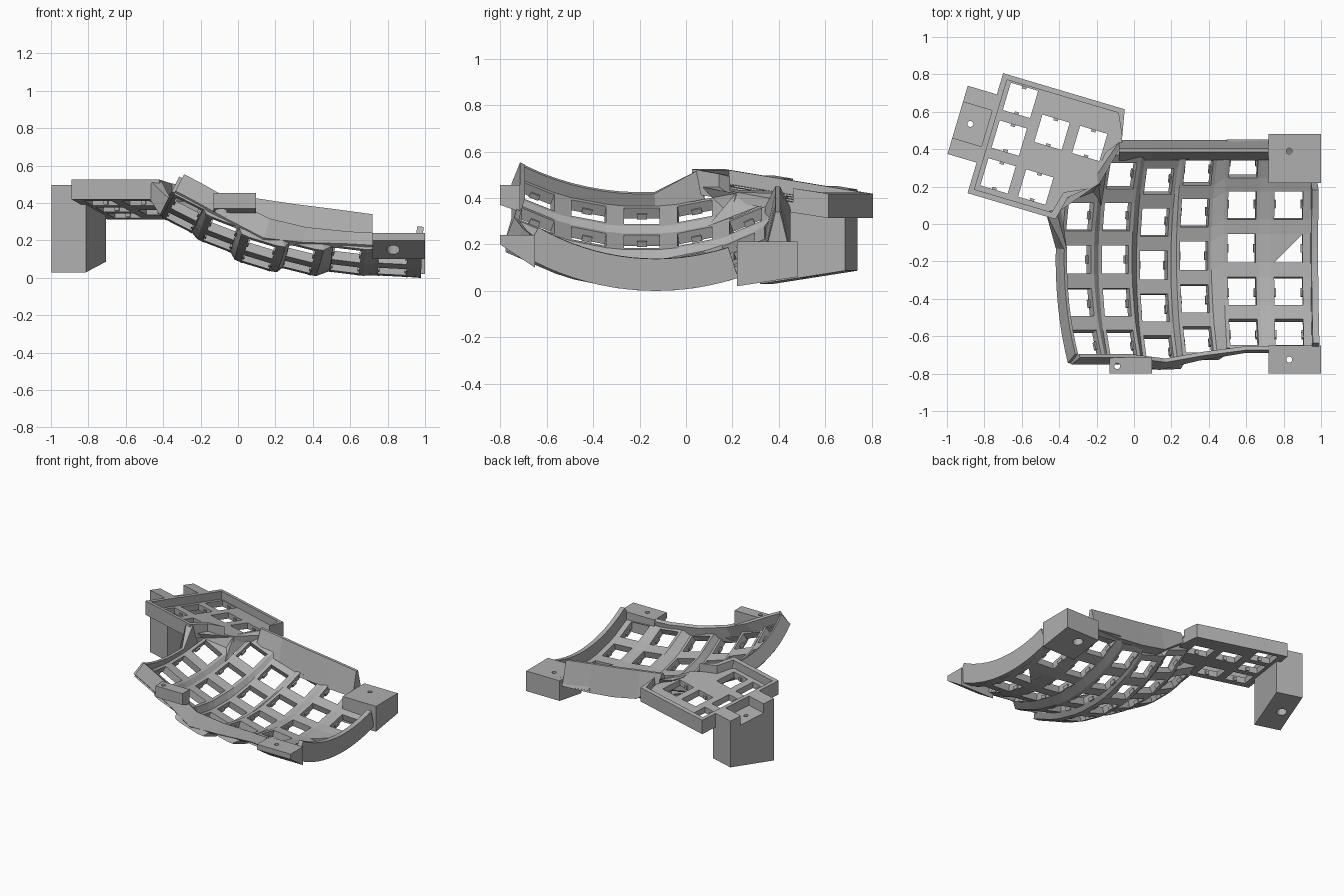
import bpy, bmesh, math
from mathutils import Vector, Matrix

cube = bpy.data.objects.get("Cube")
if cube:
    bpy.data.objects.remove(cube, do_unlink=True)

grey = bpy.data.materials.new("plain grey")
grey.use_nodes = True
grey.diffuse_color = (0.43, 0.43, 0.43, 1)
grey.node_tree.nodes["Principled BSDF"].inputs["Base Color"].default_value = (0.43, 0.43, 0.43, 1)

R, STEP, HOLE, W, THICK = 1.1, 12, 0.076, 0.096, 0.05
FRONT, BACK = -29, 30.5
# Per column: x, y, z of the middle key and sideways tilt in degrees
COLS = [(-0.30, -0.19, 0.32, 27), (-0.10, -0.19, 0.21, 21), (0.105, -0.22, 0.105, 17),
        (0.32, -0.17, 0.08, 14), (0.575, -0.13, 0.07, 7), (0.825, -0.13, 0.056, 3)]
NO_KEY = {(0, 2), (5, 2)}


def finish(name, bm, thick=0):
    bmesh.ops.remove_doubles(bm, verts=bm.verts, dist=1e-5)
    if not thick:
        bmesh.ops.recalc_face_normals(bm, faces=bm.faces)
    mesh = bpy.data.meshes.new(name)
    bm.to_mesh(mesh)
    bm.free()
    mesh.materials.append(grey)
    obj = bpy.data.objects.new(name, mesh)
    bpy.context.collection.objects.link(obj)
    if thick:
        mod = obj.modifiers.new("thickness", 'SOLIDIFY')
        mod.thickness, mod.offset = thick, -1
    return obj


def add_loft(bm, sections):
    rings = [[bm.verts.new(p) for p in s] for s in sections]
    n = len(rings[0])
    for a, b in zip(rings, rings[1:]):
        for i in range(n):
            bm.faces.new((a[i], a[(i + 1) % n], b[(i + 1) % n], b[i]))
    bm.faces.new(rings[0][::-1])
    bm.faces.new(rings[-1])


def loft(name, *groups):
    bm = bmesh.new()
    for sections in groups:
        add_loft(bm, sections)
    return finish(name, bm)


def cut(obj, cutter):
    cutter.hide_render = True
    mod = obj.modifiers.new("cut", 'BOOLEAN')
    mod.operation, mod.solver, mod.object = 'DIFFERENCE', 'EXACT', cutter
    bpy.context.view_layer.objects.active = obj
    bpy.ops.object.modifier_apply(modifier=mod.name)
    bpy.data.objects.remove(cutter, do_unlink=True)


def rod(x, y, z0, z1, r):
    ring = [(x + r * math.cos(k * math.tau / 16), y + r * math.sin(k * math.tau / 16)) for k in range(16)]
    return [[(px, py, z) for px, py in ring] for z in (z0, z1)]


def drill(obj, x, y, z_low, z_step):
    cut(obj, loft("screw_cutter", rod(x, y, -0.2, 0.9, 0.016)))
    cut(obj, loft("recess_cutter", rod(x, y, z_low, z_step, 0.035)))


def pt(c, a, deg, n=0.0):
    """Point on a curved key column: a across, deg along, n above the surface."""
    x, y, z, tilt = COLS[c]
    t = math.radians(deg)
    local = Vector((a, (R - n) * math.sin(t), R - (R - n) * math.cos(t)))
    return Vector((x, y, z)) + Matrix.Rotation(math.radians(tilt), 3, 'Y') @ local


def th(u, v, w=0.0):
    """Point in the thumb section: turned in plan and sloping down to the back."""
    return (-0.89 + 0.96 * u + 0.285 * v, 0.165 - 0.285 * u + 0.96 * v, 0.525 - 0.16 * v + w)


def right_edge(c):
    return 0.12 if c == 5 else W


# Curved key plate: one grid through all columns, key holes left open
half = math.degrees(HOLE / R)
angles = [FRONT] + [r * STEP + s * half for r in range(-2, 3) for s in (-1, 1)] + [BACK]
bm = bmesh.new()
grid = [[bm.verts.new(pt(c, a, t)) for c in range(6) for a in (-W, -HOLE, HOLE, right_edge(c))]
        for t in angles]
for j in range(len(angles) - 1):
    for i in range(len(grid[0]) - 1):
        c, row = i // 4, (j - 1) // 2 - 2
        corners = (grid[j][i], grid[j][i + 1], grid[j + 1][i + 1], grid[j + 1][i])
        if i < 4 and j >= 9:
            continue
        if i % 4 == 1 and j % 2 == 1 and (c, row) not in NO_KEY:
            if (c, row) == (5, 0):
                bm.faces.new((corners[0], corners[2], corners[3]))
            continue
        bm.faces.new(corners)
finish("key_plate", bm, THICK)

# Small switch clips on both sides of each key hole
clips = []
for c in range(6):
    for row in range(-2, 3):
        if (c, row) in NO_KEY:
            continue
        for s in (-1, 1):
            clips.append([[pt(c, s * a, row * STEP + d, n) for a, n in
                           ((0.067, -0.049), (0.084, -0.049), (0.084, -0.025), (0.067, -0.025))]
                          for d in (-1.1, 1.1)])
loft("switch_clips", *clips)


def side_section(c, a, out, deg, up, down):
    return [pt(c, a, deg, down), pt(c, a + out, deg, down), pt(c, a + out, deg, up), pt(c, a, deg, up)]


# Raised rims around the plate; the left one flares up into the thumb section
left = [side_section(0, -W, -0.017, d, 0.06, -0.04) for d in range(-29, 4, 4)]
left.append([pt(0, -W, 14, -0.05), th(0.43, 0.02, -0.1), th(0.43, 0.02), th(0.49, 0.03)])
loft("left_rim", left)
loft("right_wall", [side_section(5, 0.12, 0.035, d, 0.09, -0.048) for d in range(-30, 19, 3)])

front_up = (0.07, 0.07, 0.08, 0.05, 0.03, 0.03)
stations = [(0, -W)] + [(c, 0) for c in range(6)] + [(5, 0.12)]
loft("front_rim", [[pt(c, a, d, n) for d, n in ((FRONT + 1, -0.045), (FRONT - 0.6, -0.035),
                                                (FRONT - 1.6, front_up[c]), (FRONT - 0.3, front_up[c]))]
                   for c, a in stations])

# Tall back wall with sloping faces
back = []
for x, top, low in ((-0.08, 0.45, 0.36), (0.1, 0.425, 0.23), (0.3, 0.395, 0.19),
                    (0.5, 0.37, 0.17), (0.72, 0.34, 0.16)):
    back.append([(x, 0.34, low), (x, 0.45, low), (x, 0.405, top), (x, 0.385, top)])
loft("back_wall", back)


# Thumb section
def thumb_prism(outline, w0, w1):
    return [[th(u, v, w) for u, v in outline] for w in (w0, w1)]


def square(u, v, h):
    return [(u - h, v - h), (u + h, v - h), (u + h, v + h), (u - h, v + h)]


body = [(0, 0), (0.49, 0), (0.52, 0.13), (0.66, 0.25), (0.715, 0.48), (0.677, 0.668), (0, 0.668)]
pocket = [(0.03, 0.03), (0.46, 0.03), (0.49, 0.15), (0.68, 0.24), (0.73, 0.47), (0.65, 0.64), (0.03, 0.64)]
keys = [(0.13, 0.135), (0.13, 0.345), (0.13, 0.555), (0.34, 0.135), (0.34, 0.44), (0.55, 0.44)]
thumb = loft("thumb_tray", thumb_prism(body, -0.105, 0))
cut(thumb, loft("pocket_cutter", thumb_prism(pocket, -0.06, 0.1)))
cut(thumb, loft("thumb_hole_cutter", *[thumb_prism(square(u, v, HOLE), -0.3, 0.2) for u, v in keys]))
loft("thumb_clips", *[thumb_prism(square(u, v + s * HOLE, 0.012), -0.1, -0.075)
                      for u, v in keys for s in (-1, 1)])

# Webs that join the thumb section to the key plate
for name, pts in (("thumb_web", (th(0.655, 0.25, -0.06), pt(1, -W, 15), pt(1, -W, BACK), th(0.71, 0.48, -0.06))),
                  ("thumb_lower_web", (th(0.5, 0.05, -0.07), pt(0, -W, 16), pt(0, W, 19.9),
                                       pt(1, -W, 19.9), th(0.66, 0.25, -0.065)))):
    bm = bmesh.new()
    bm.faces.new([bm.verts.new(p) for p in pts])
    bmesh.ops.triangulate(bm, faces=bm.faces)
    finish(name, bm, 0.035)

# Thumb leg with a notched top and a foot that rises to the back
leg_profile = [(0.17, -0.468), (0.55, -0.35), (0.55, 0), (0.46, 0),
               (0.46, -0.07), (0.26, -0.07), (0.26, 0), (0.17, 0)]
leg = loft("thumb_leg", [[th(u, v, w) for v, w in leg_profile] for u in (-0.162, 0.03)])
drill(leg, -0.875, 0.535, -0.1, 0.15)


# Screw blocks at the corners, each a side profile swept across x
def block(name, x0, x1, profile):
    return loft(name, [[(x, y, z) for y, z in profile] for x in (x0, x1)])


back_block = block("back_left_block", 0.72, 1.0, [(0.22, 0.02), (0.48, 0.06), (0.48, 0.212), (0.22, 0.212)])
drill(back_block, 0.83, 0.39, -0.1, 0.12)
front_block = block("front_left_block", 0.72, 1.0, [(-0.8, 0.2), (-0.65, 0.1), (-0.65, 0.24), (-0.8, 0.24)])
drill(front_block, 0.83, -0.725, -0.1, 0.19)
tab = block("front_tab", -0.13, 0.095, [(-0.8, 0.37), (-0.715, 0.34), (-0.715, 0.455), (-0.8, 0.455)])
drill(tab, -0.09, -0.76, 0.2, 0.4)
